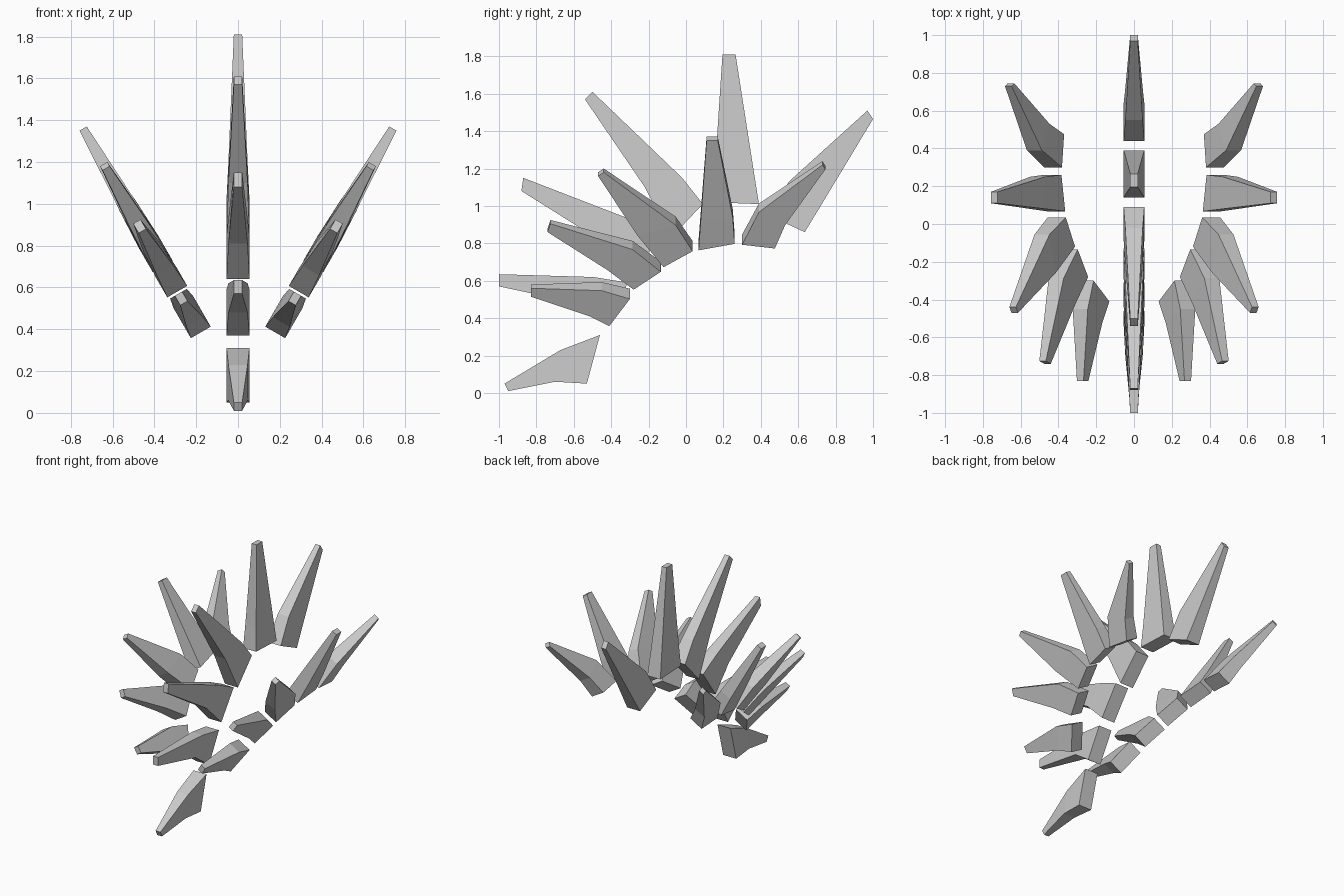
import bpy, bmesh, math
from mathutils import Vector

cube = bpy.data.objects.get("Cube")
if cube:
    bpy.data.objects.remove(cube)

grey = bpy.data.materials.new("light_grey")
grey.use_nodes = True
colour = (0.6, 0.6, 0.6, 1)
grey.diffuse_color = colour
grey.node_tree.nodes["Principled BSDF"].inputs["Base Color"].default_value = colour

HALF_WIDTHS = (0.055, 0.046, 0.02)   # base, middle, tip
TILT = math.radians(30)


def spike(name, rings, side=0):
    """Loft three rectangles; each ring is (y, z, y, z) of its two edges.
    side is 0 for the centre row, +1 or -1 for the tilted rows."""
    bm = bmesh.new()
    across = Vector((math.cos(TILT), 0, -math.sin(TILT))) if side else Vector((1, 0, 0))
    loops = []
    for (y1, z1, y2, z2), w in zip(rings, HALF_WIDTHS):
        loop = []
        for y, z, s in ((y1, z1, -1), (y1, z1, 1), (y2, z2, 1), (y2, z2, -1)):
            x = 0.175 + (z - 0.38) * math.tan(TILT) if side else 0
            p = Vector((x, y, z)) + across * (w * s)
            if side < 0:
                p.x = -p.x
            loop.append(bm.verts.new(p))
        loops.append(loop)
    bm.faces.new(loops[0])
    bm.faces.new(loops[-1])
    for a, b in zip(loops, loops[1:]):
        for i in range(4):
            j = (i + 1) % 4
            bm.faces.new((a[i], a[j], b[j], b[i]))
    bmesh.ops.recalc_face_normals(bm, faces=bm.faces)
    mesh = bpy.data.meshes.new(name)
    bm.to_mesh(mesh)
    bm.free()
    mesh.materials.append(grey)
    bpy.context.collection.objects.link(bpy.data.objects.new(name, mesh))


# Centre row, from the lowest front spike over the top to the back
centre = [
    ((-.46, .31, -.53, .05), (-.67, .23, -.70, .06), (-.97, .05, -.95, .01)),
    ((-.31, .59, -.43, .37), (-.495, .62, -.58, .48), (-1, .635, -1, .57)),
    ((-.13, .85, -.28, .64), (-.30, .93, -.45, .81), (-.87, 1.15, -.88, 1.08)),
    ((.09, 1.01, -.08, .83), (-.02, 1.15, -.22, 1.10), (-.50, 1.61, -.54, 1.57)),
    ((.39, 1.01, .14, 1.02), (.36, 1.20, .155, 1.20), (.265, 1.81, .195, 1.81)),
    ((.635, .86, .44, .95), (.72, 1.0, .55, 1.13), (1, 1.465, .97, 1.51)),
]
# Side rows, lying in a plane leaning outwards
sides = [
    ((-.30, .53, -.41, .385), (-.45, .57, -.52, .435), (-.83, .57, -.83, .525)),
    ((-.135, .675, -.28, .58), (-.285, .79, -.42, .68), (-.725, .915, -.74, .87)),
    ((.035, .785, -.12, .70), (-.055, .92, -.26, .865), (-.44, 1.19, -.47, 1.17)),
    ((.26, .825, .067, .79), (.25, .96, .08, .96), (.17, 1.36, .11, 1.36)),
    ((.475, .80, .30, .82), (.53, .92, .39, .99), (.745, 1.205, .73, 1.23)),
]
for i, rings in enumerate(centre, 1):
    spike(f"centre_spike_{i}", rings)
for i, rings in enumerate(sides, 1):
    spike(f"left_spike_{i}", rings, 1)
    spike(f"right_spike_{i}", rings, -1)
